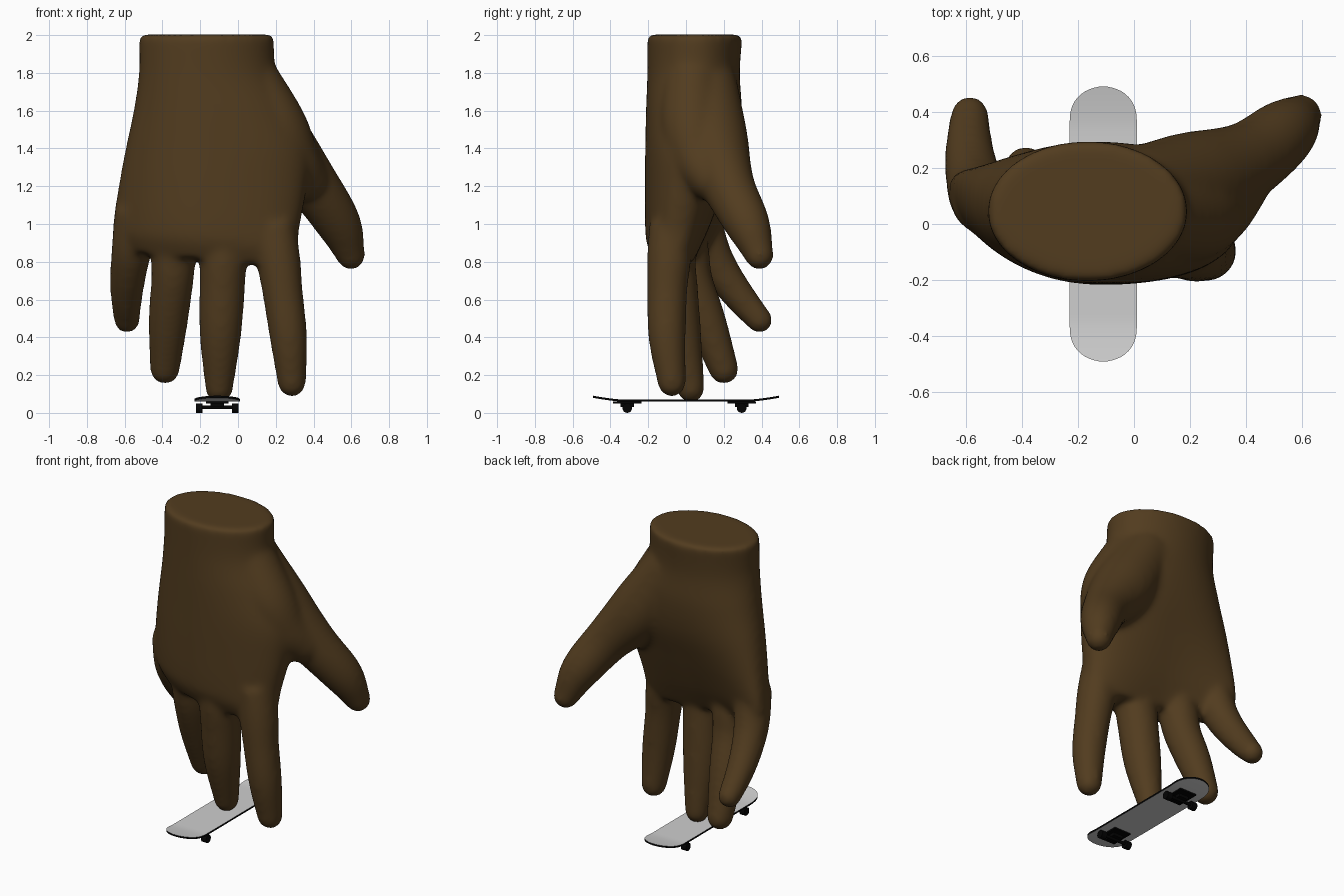
import bpy, bmesh, math
from mathutils import Vector, Matrix

if "Cube" in bpy.data.objects:
    bpy.data.objects.remove(bpy.data.objects["Cube"])


def material(name, rgb):
    m = bpy.data.materials.new(name)
    m.use_nodes = True
    m.diffuse_color = (*rgb, 1)
    m.node_tree.nodes["Principled BSDF"].inputs["Base Color"].default_value = (*rgb, 1)
    return m


skin = material("brown skin", (0.084, 0.045, 0.0135))
grey = material("light grey", (0.62, 0.62, 0.62))
black = material("black", (0.001, 0.001, 0.001))


def finish(name, bm, *mats):
    bmesh.ops.recalc_face_normals(bm, faces=bm.faces)
    mesh = bpy.data.meshes.new(name)
    bm.to_mesh(mesh)
    bm.free()
    obj = bpy.data.objects.new(name, mesh)
    bpy.context.scene.collection.objects.link(obj)
    for m in mats:
        mesh.materials.append(m)
    return obj


def loft(bm, rings):
    rows = [[bm.verts.new(p) for p in ring] for ring in rings]
    n = len(rows[0])
    for a, b in zip(rows, rows[1:]):
        for i in range(n):
            bm.faces.new((a[i], a[(i + 1) % n], b[(i + 1) % n], b[i]))
    bm.faces.new(rows[0])
    bm.faces.new(rows[-1][::-1])


def spline(points, steps=6):
    """Smooth interpolation through rows of numbers."""
    p = [Vector(q) for q in points]
    p = [p[0] * 2 - p[1]] + p + [p[-1] * 2 - p[-2]]
    out = []
    for a, b, c, d in zip(p, p[1:], p[2:], p[3:]):
        for k in range(steps):
            t = k / steps
            out.append(0.5 * (2 * b + (c - a) * t + (2 * a - 5 * b + 4 * c - d) * t * t
                              + (3 * b - a - 3 * c + d) * t ** 3))
    return out + [p[-2]]


def finger(bm, points):
    """Round tapered tube; each point is x, y, z, radius; ends in a ball."""
    path = spline(points)
    rings = []
    for i, p in enumerate(path):
        tangent = path[min(i + 1, len(path) - 1)].xyz - path[max(i - 1, 0)].xyz
        turn = tangent.to_track_quat('Z', 'Y')
        rings.append([p.xyz + turn @ Vector((math.cos(a), math.sin(a), 0)) * p.w
                      for a in (j * math.tau / 24 for j in range(24))])
    loft(bm, rings)
    bmesh.ops.create_icosphere(bm, subdivisions=3, radius=path[-1].w,
                               matrix=Matrix.Translation(path[-1].xyz))


# Palm and wrist: z, left x, right x, front y, back y, backward curl of the outer edge
palm = [(2.003, -.525, .19, -.205, .3, 0), (1.8, -.525, .205, -.205, .285, 0),
        (1.6, -.553, .305, -.212, .295, .1), (1.4, -.595, .38, -.216, .27, .25),
        (1.2, -.632, .365, -.218, .205, .42), (1.0, -.658, .325, -.218, .13, .56),
        (.9, -.655, .315, -.208, .085, .6), (.81, -.58, .28, -.165, .04, .6)]
hand = bmesh.new()
sections = []
for z, x0, x1, y0, y1, curl in spline(palm, 5):
    ring = []
    lower = min(1, max(0, 1.8 - z))
    for j in range(48):
        a = j * math.tau / 48
        c, s = math.cos(a), math.sin(a)
        square = 1 - .2 * lower
        x = (x0 + x1) / 2 + (x1 - x0) / 2 * math.copysign(abs(c) ** square, c)
        y = (y0 + y1) / 2 + (y1 - y0) / 2 * math.copysign(abs(s) ** square, s)
        tilt = -.09 * (x + .15) * min(1, max(0, (1.2 - z) * 3))
        ring.append((x, y + curl * max(0, -x - .1) ** 2, z + tilt))
    sections.append(ring)
loft(hand, sections)

# Index, middle, ring and little finger
finger(hand, [(.19, -.085, 1.0, .11), (.213, -.09, .82, .118), (.235, -.1, .65, .108),
              (.267, -.1, .4, .1), (.285, -.075, .16, .077)])
finger(hand, [(-.07, -.08, .98, .11), (-.078, -.075, .82, .124), (-.083, -.06, .68, .122),
              (-.093, -.03, .42, .112), (-.1, .025, .128, .075)])
finger(hand, [(-.32, -.02, .98, .11), (-.34, .005, .84, .12), (-.348, .03, .7, .113),
              (-.37, .11, .48, .105), (-.387, .2, .23, .08)])
finger(hand, [(-.54, .07, 1.08, .11), (-.56, .115, .89, .109), (-.578, .18, .76, .099),
              (-.59, .28, .62, .086), (-.588, .39, .49, .07)])

# Thumb, and the fleshy web between thumb and palm
finger(hand, [(0, .1, 1.75, .17), (.2, .14, 1.44, .19), (.4, .225, 1.2, .142),
              (.533, .325, 1.0, .121), (.597, .388, .835, .079)])
finger(hand, [(.06, .03, 1.78, .15), (.2, .03, 1.52, .165), (.29, .07, 1.34, .145), (.36, .14, 1.24, .125)])
hand_obj = finish("hand", hand, skin)
remesh = hand_obj.modifiers.new("blend", 'REMESH')
remesh.mode = 'VOXEL'
remesh.voxel_size = 0.015
remesh.use_smooth_shade = True
relax = hand_obj.modifiers.new("relax", 'SMOOTH')
relax.factor = 0.5
relax.iterations = 24

# Deck: rounded ends that kick up, dark rim
CX, HALF, WIDE = -.11, .492, .12
deck = bmesh.new()
slices = []
for k in range(49):
    y = -HALF * math.cos(math.pi * k / 48)
    over = max(0, abs(y) - .37) / .122
    w = WIDE * max(.02, 1 - over ** 2.3) ** .5
    z = .06 + .02 * (max(0, abs(y) - .34) / .152) ** 1.4
    slices.append([(CX - w, y, z), (CX + w, y, z), (CX + w, y, z + .011), (CX - w, y, z + .011)])
loft(deck, slices)
bmesh.ops.recalc_face_normals(deck, faces=deck.faces)
for f in deck.faces:
    f.material_index = 0 if abs(f.normal.z) > .7 else 1
deck_obj = finish("deck", deck, grey, black)
bpy.context.view_layer.objects.active = deck_obj
deck_obj.select_set(True)
bpy.ops.object.shade_smooth_by_angle(angle=math.radians(40))


def box(bm, centre, size):
    bmesh.ops.create_cube(bm, size=1, matrix=Matrix.Translation(centre) @ Matrix.Diagonal((*size, 1)))


def rod(bm, centre, radius, length):
    bmesh.ops.create_cone(bm, cap_ends=True, segments=20, radius1=radius, radius2=radius, depth=length,
                          matrix=Matrix.Translation(centre) @ Matrix.Rotation(math.pi / 2, 4, 'Y'))


# Trucks and wheels at both ends
for label, side in (("front", -1), ("rear", 1)):
    y = side * .303 - .008
    truck = bmesh.new()
    box(truck, (CX, y, .056), (.12, .15, .01))
    box(truck, (CX, y, .044), (.07, .07, .024))
    rod(truck, (CX, y, .03), .01, .19)
    finish(label + "_truck", truck, black)
    wheels = bmesh.new()
    for sx in (-1, 1):
        rod(wheels, (CX + sx * .095, y, .0255), .0255, .036)
    finish(label + "_wheels", wheels, black)
